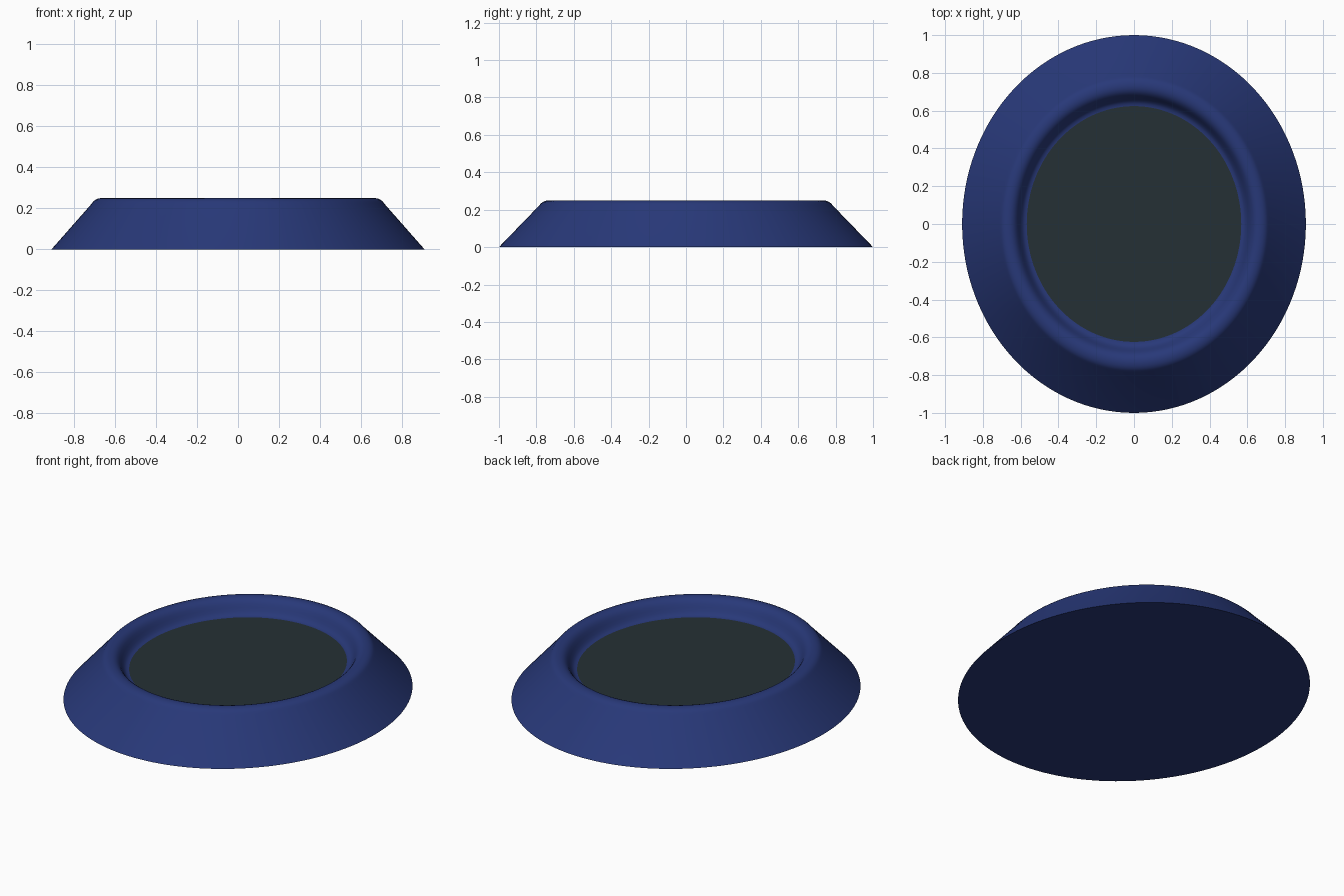
import bpy, bmesh, math

if "Cube" in bpy.data.objects:
    bpy.data.objects.remove(bpy.data.objects["Cube"])

SEGS = 128
ASPECT = 0.91  # x radius relative to y radius


def material(name, color):
    m = bpy.data.materials.new(name)
    m.diffuse_color = (*color, 1)
    m.use_nodes = True
    m.node_tree.nodes["Principled BSDF"].inputs["Base Color"].default_value = m.diffuse_color
    return m


def oval_lathe(name, profile, mat, cap_first=False, cap_last=False):
    """Sweep a (radius, z) profile around an oval."""
    bm = bmesh.new()
    rings = []
    for r, z in profile:
        rings.append([bm.verts.new((ASPECT * r * math.cos(2 * math.pi * i / SEGS),
                                    r * math.sin(2 * math.pi * i / SEGS), z))
                      for i in range(SEGS)])
    for a, b in zip(rings, rings[1:]):
        for i in range(SEGS):
            j = (i + 1) % SEGS
            bm.faces.new((a[i], a[j], b[j], b[i]))
    if cap_first:
        bm.faces.new(rings[0][::-1])
    if cap_last:
        bm.faces.new(rings[-1])
    me = bpy.data.meshes.new(name)
    bm.to_mesh(me)
    bm.free()
    me.materials.append(mat)
    ob = bpy.data.objects.new(name, me)
    bpy.context.collection.objects.link(ob)
    bpy.ops.object.select_all(action='DESELECT')
    bpy.context.view_layer.objects.active = ob
    ob.select_set(True)
    bpy.ops.object.shade_smooth_by_angle(angle=math.radians(40))
    return ob


blue = material("blue_frame", (0.021, 0.04, 0.19))
dark = material("dark_pane", (0.018, 0.03, 0.035))

# Bevelled oval frame: flat base, sloped side, rounded rim, inner cove
oval_lathe("oval_frame", [
    (1.0, 0.0), (0.785, 0.222), (0.777, 0.232), (0.766, 0.241), (0.752, 0.247), (0.735, 0.25),
    (0.718, 0.249), (0.703, 0.244), (0.69, 0.235), (0.679, 0.222), (0.669, 0.205),
    (0.659, 0.188), (0.649, 0.176), (0.639, 0.169), (0.626, 0.166), (0.60, 0.164),
], blue, cap_first=True)

# Recessed oval pane
oval_lathe("oval_pane", [(0.624, 0.166)], dark, cap_last=True)
